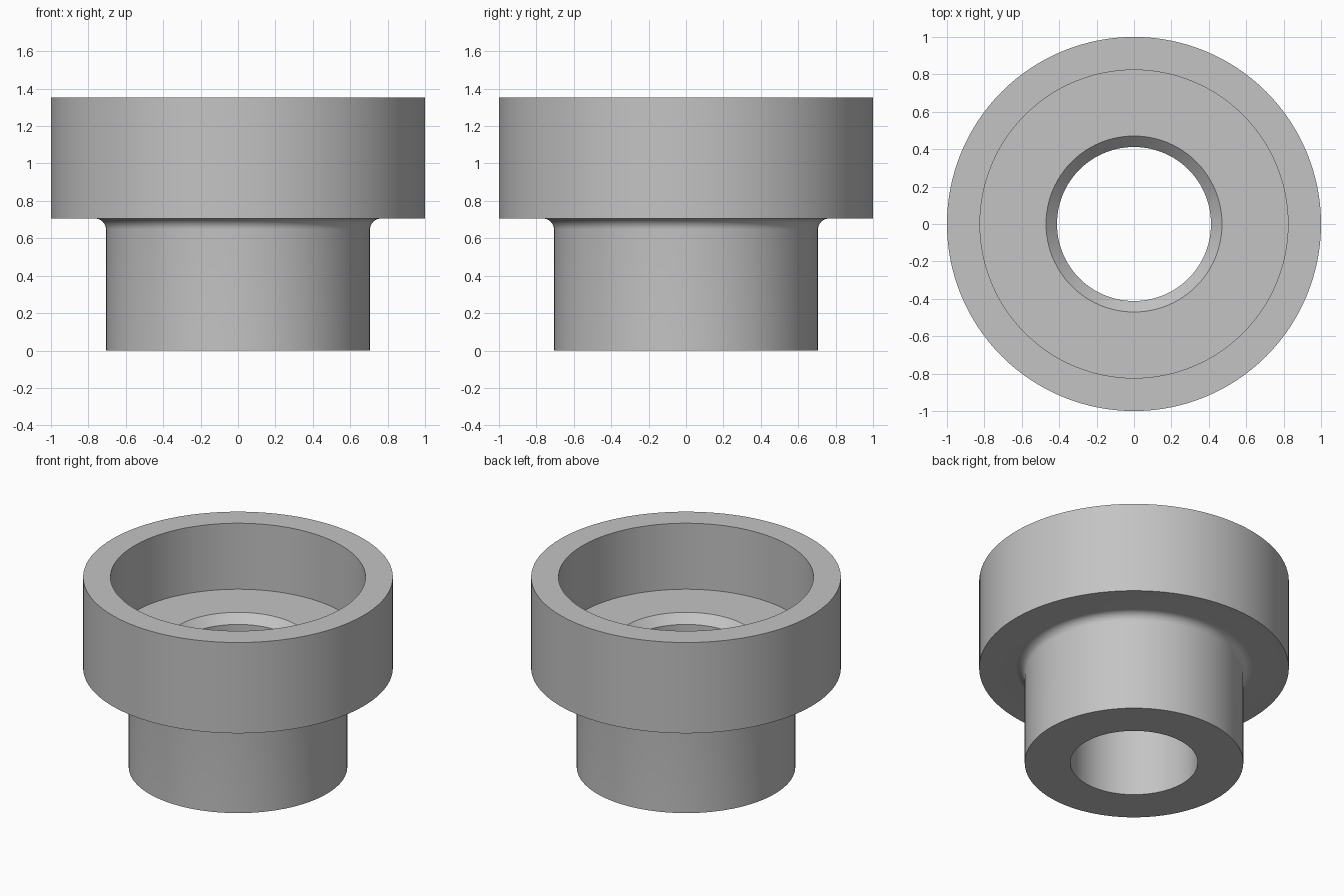
import bpy, bmesh, math

cube = bpy.data.objects.get("Cube")
if cube:
    bpy.data.objects.remove(cube, do_unlink=True)

UNIT = 1 / 17       # profile below is in units of 1/17 of the flange radius
SEGMENTS = 128

grey = bpy.data.materials.new("plain grey")
grey.use_nodes = True
colour = (0.55, 0.55, 0.55, 1)
grey.diffuse_color = colour
grey.node_tree.nodes["Principled BSDF"].inputs["Base Color"].default_value = colour

# Fillet where the stem meets the underside of the flange
fillet = [(13 - math.cos(a), 11 + math.sin(a))
          for a in (math.pi / 2 * i / 10 for i in range(11))]

# Closed cross-section (radius, height): stem, fillet, flange, pocket, chamfer, bore
profile = [(7, 0), (12, 0), *fillet, (17, 12), (17, 23),
           (14, 23), (14, 15), (8, 15), (7, 14)]

# Turn the cross-section around the z axis
bm = bmesh.new()
verts = [bm.verts.new((r * UNIT, 0, z * UNIT)) for r, z in profile]
edges = [bm.edges.new((verts[i - 1], verts[i])) for i in range(len(verts))]
bmesh.ops.spin(bm, geom=verts + edges, cent=(0, 0, 0), axis=(0, 0, 1),
               angle=math.tau, steps=SEGMENTS, use_merge=True)
bmesh.ops.remove_doubles(bm, verts=bm.verts, dist=1e-4)
bmesh.ops.recalc_face_normals(bm, faces=bm.faces)

mesh = bpy.data.meshes.new("flanged_bushing")
bm.to_mesh(mesh)
bm.free()
mesh.materials.append(grey)
bushing = bpy.data.objects.new("flanged_bushing", mesh)
bpy.context.collection.objects.link(bushing)

# Smooth the round walls, keep the machined edges sharp
bpy.ops.object.select_all(action="DESELECT")
bushing.select_set(True)
bpy.context.view_layer.objects.active = bushing
bpy.ops.object.shade_smooth_by_angle(angle=math.radians(30))
